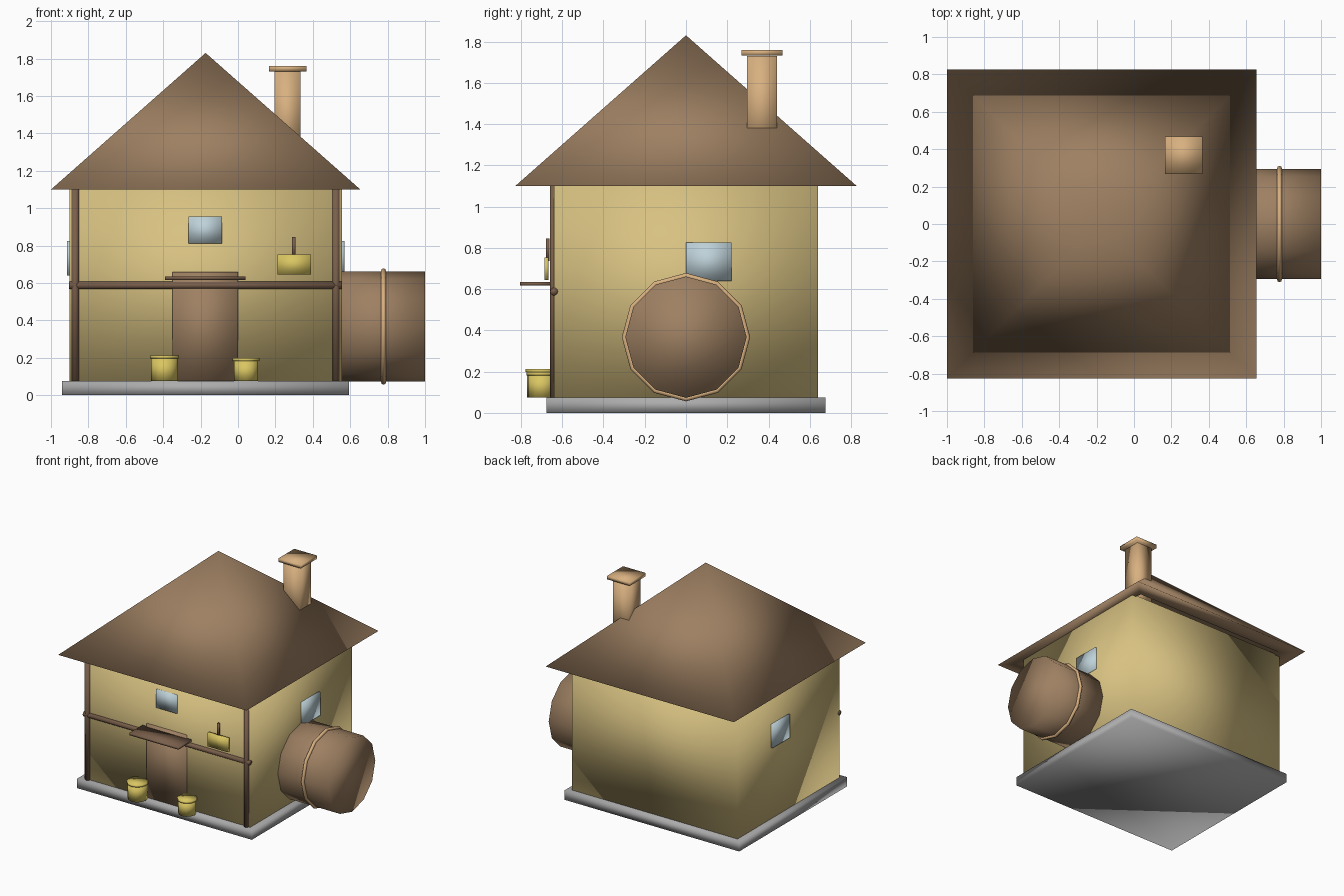
import bpy, bmesh, math
from mathutils import Matrix, Vector

cube = bpy.data.objects.get("Cube")
if cube:
    bpy.data.objects.remove(cube, do_unlink=True)


def make_material(name, rgb):
    """One flat colour, given as 0-255 display values."""
    linear = [((c / 255 + 0.055) / 1.055) ** 2.4 for c in rgb] + [1.0]
    mat = bpy.data.materials.new(name)
    mat.use_nodes = True
    mat.diffuse_color = linear
    shader = mat.node_tree.nodes["Principled BSDF"]
    shader.inputs["Base Color"].default_value = linear
    shader.inputs["Roughness"].default_value = 0.8
    return mat


STONE = make_material("stone_grey", (172, 172, 172))
PLASTER = make_material("plaster_yellow", (216, 194, 130))
BROWN = make_material("roof_brown", (158, 128, 98))
TIMBER = make_material("timber_dark_brown", (122, 95, 75))
CLAY = make_material("clay_tan", (216, 176, 128))
GLASS = make_material("glass_pale_blue", (190, 210, 217))
BRASS = make_material("bucket_yellow", (218, 198, 98))


def add_object(name, bm, mat):
    bmesh.ops.recalc_face_normals(bm, faces=bm.faces)
    mesh = bpy.data.meshes.new(name)
    bm.to_mesh(mesh)
    bm.free()
    mesh.materials.append(mat)
    mesh.shade_smooth()
    obj = bpy.data.objects.new(name, mesh)
    bpy.context.collection.objects.link(obj)
    return obj


def box(name, x, y, z, mat):
    """Box from (min, max) pairs along each axis."""
    bm = bmesh.new()
    bmesh.ops.create_cube(bm, size=1)
    for v in bm.verts:
        for i, (lo, hi) in enumerate((x, y, z)):
            v.co[i] = lo if v.co[i] < 0 else hi
    return add_object(name, bm, mat)


def rod(name, start, end, radius, mat, sides=12):
    """Capped cylinder between two points."""
    start, end = Vector(start), Vector(end)
    axis = end - start
    turn = axis.to_track_quat('Z', 'Y').to_matrix().to_4x4()
    bm = bmesh.new()
    bmesh.ops.create_cone(bm, cap_ends=True, segments=sides, radius1=radius,
                          radius2=radius, depth=axis.length,
                          matrix=Matrix.Translation((start + end) / 2) @ turn)
    return add_object(name, bm, mat)


def hollow_roof(name, cx, half, inner, eave, peak, mat):
    """Square pyramid shell with a flat rim under the eaves."""
    bm = bmesh.new()
    corners = ((-1, -1), (1, -1), (1, 1), (-1, 1))
    outer = [bm.verts.new((cx + half * a, half * b, eave)) for a, b in corners]
    under = [bm.verts.new((cx + inner * a, inner * b, eave)) for a, b in corners]
    top = bm.verts.new((cx, 0, peak))
    ceiling = bm.verts.new((cx, 0, eave + (peak - eave) * inner / half))
    for i in range(4):
        j = (i + 1) % 4
        bm.faces.new((outer[i], outer[j], top))
        bm.faces.new((under[j], under[i], ceiling))
        bm.faces.new((outer[j], outer[i], under[i], under[j]))
    return add_object(name, bm, mat)


def hoop(name, x, z, radius, tube, mat, sides=12, tube_sides=8):
    """Ring around the x axis."""
    bm = bmesh.new()
    rings = []
    for i in range(sides):
        a = math.tau * i / sides
        ring = []
        for k in range(tube_sides):
            b = math.tau * k / tube_sides
            r = radius + tube * math.cos(b)
            ring.append(bm.verts.new((x + tube * math.sin(b),
                                      r * math.sin(a), z + r * math.cos(a))))
        rings.append(ring)
    for i in range(sides):
        p, q = rings[i], rings[(i + 1) % sides]
        for k in range(tube_sides):
            m = (k + 1) % tube_sides
            bm.faces.new((p[k], q[k], q[m], p[m]))
    return add_object(name, bm, mat)


MID = -0.173      # centre of the house along x
FLOOR = 0.075
EAVE = 1.10
FRONT = -0.64     # front wall plane

# House body
box("foundation", (MID - 0.767, MID + 0.767), (-0.675, 0.675), (0, FLOOR), STONE)
box("walls", (MID - 0.728, MID + 0.728), (FRONT, -FRONT), (FLOOR, EAVE + 0.01), PLASTER)
hollow_roof("roof", MID, 0.827, 0.69, EAVE, 1.83, BROWN)

# Chimney
box("chimney", (0.195, 0.335), (0.295, 0.44), (1.25, 1.73), CLAY)
box("chimney_cap", (0.167, 0.365), (0.268, 0.467), (1.732, 1.76), CLAY)

# Timber frame on the front
for side, label in ((-1, "right"), (1, "left")):
    x = MID + side * 0.697
    rod(label + "_post", (x, FRONT, FLOOR), (x, FRONT, EAVE), 0.02, TIMBER)
rod("cross_beam", (MID - 0.73, FRONT, 0.588), (MID + 0.73, FRONT, 0.588), 0.019, TIMBER)

# Door and awning
box("door", (-0.35, 0), (FRONT - 0.009, FRONT + 0.02), (FLOOR, 0.66), BROWN)
box("awning", (-0.39, 0.04), (-0.805, FRONT), (0.617, 0.635), TIMBER)

# Windows
box("front_window", (-0.265, -0.085), (FRONT - 0.009, FRONT + 0.02), (0.81, 0.955), GLASS)
for side, label in ((-1, "right"), (1, "left")):
    wall = MID + side * 0.728
    x = sorted((wall - side * 0.02, wall + side * 0.014))
    box(label + "_window", x, (0, 0.22), (0.64, 0.825), GLASS)

# Large cask on the side wall
rod("cask", (0.5, 0, 0.367), (1.0, 0, 0.367), 0.294, BROWN)
hoop("cask_hoop", 0.778, 0.367, 0.298, 0.013, CLAY)

# Buckets beside the door
for x, radius, top, label in ((-0.393, 0.071, 0.213, "right"), (0.043, 0.065, 0.198, "left")):
    y = -0.70
    rod(label + "_bucket", (x, y, FLOOR), (x, y, top - 0.016), radius, BRASS)
    rod(label + "_bucket_lid", (x, y, top - 0.016), (x, y, top), radius + 0.007, BRASS)

# Hanging sign
box("sign_board", (0.212, 0.39), (-0.686, -0.666), (0.645, 0.753), BRASS)
box("sign_stick", (0.29, 0.307), (-0.678, -0.662), (0.735, 0.845), TIMBER)
